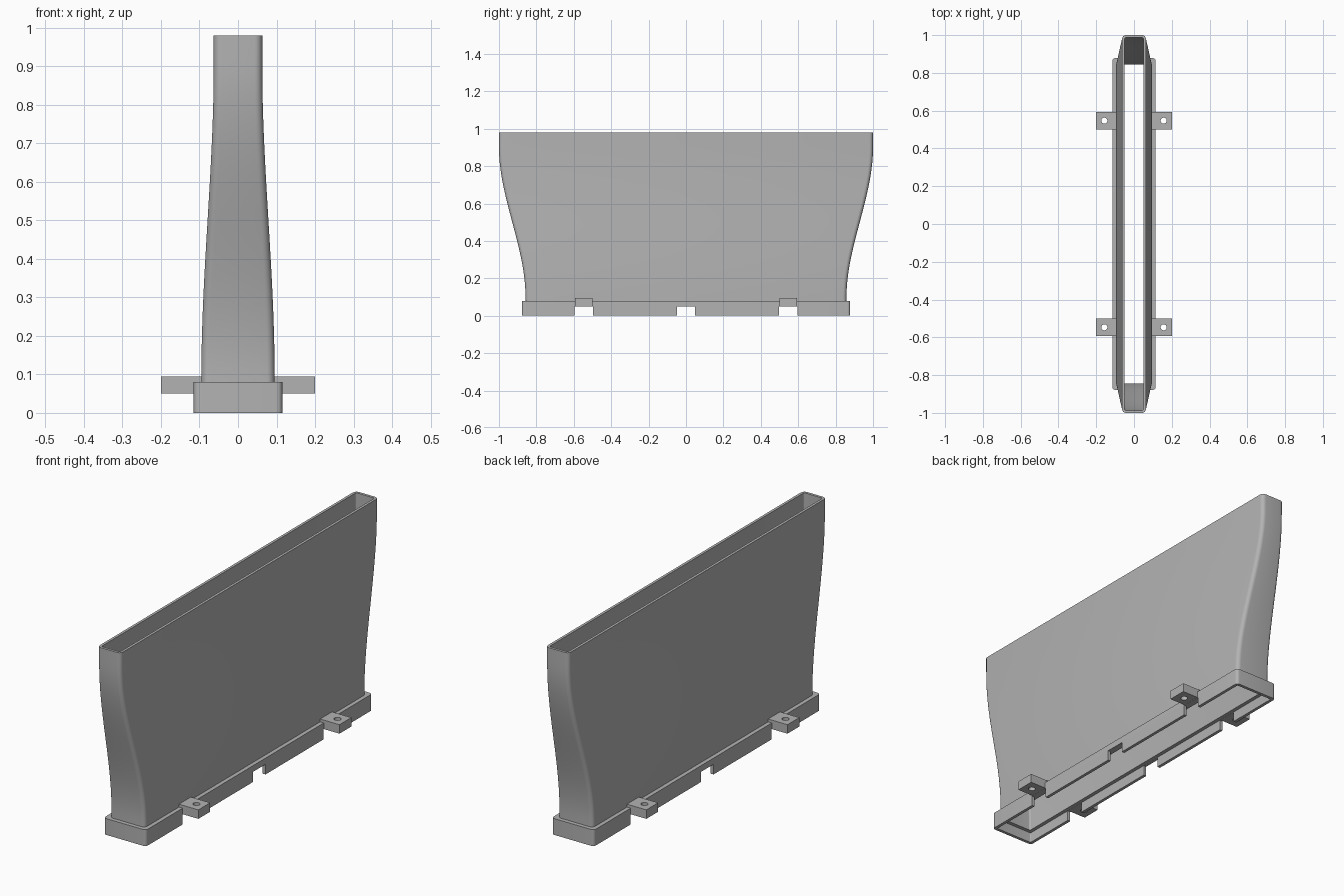
import bpy
import bmesh
import math

cube = bpy.data.objects.get("Cube")
if cube:
    bpy.data.objects.remove(cube, do_unlink=True)

grey = bpy.data.materials.new("plain grey")
grey.use_nodes = True
COLOUR = (0.45, 0.45, 0.45, 1)
grey.diffuse_color = COLOUR
grey.node_tree.nodes["Principled BSDF"].inputs["Base Color"].default_value = COLOUR


def make_object(name, bm):
    bmesh.ops.recalc_face_normals(bm, faces=bm.faces)
    mesh = bpy.data.meshes.new(name)
    bm.to_mesh(mesh)
    bm.free()
    mesh.materials.append(grey)
    obj = bpy.data.objects.new(name, mesh)
    bpy.context.collection.objects.link(obj)
    return obj


def box(name, x0, x1, y0, y1, z0, z1):
    bm = bmesh.new()
    bmesh.ops.create_cube(bm, size=1)
    for v in bm.verts:
        v.co.x = x0 if v.co.x < 0 else x1
        v.co.y = y0 if v.co.y < 0 else y1
        v.co.z = z0 if v.co.z < 0 else z1
    return make_object(name, bm)


def activate(obj):
    bpy.ops.object.select_all(action='DESELECT')
    obj.select_set(True)
    bpy.context.view_layer.objects.active = obj


def cut(obj, cutter):
    cutter.hide_render = True
    mod = obj.modifiers.new("cut", 'BOOLEAN')
    mod.operation = 'DIFFERENCE'
    mod.solver = 'EXACT'
    mod.object = cutter
    activate(obj)
    bpy.ops.object.modifier_apply(modifier=mod.name)
    bpy.data.objects.remove(cutter, do_unlink=True)


def rounded_ring(bm, hx, hy, z, r, steps=6):
    """Loop of vertices around a rounded rectangle."""
    ring = []
    for q, (sx, sy) in enumerate([(1, 1), (-1, 1), (-1, -1), (1, -1)]):
        for i in range(steps + 1):
            a = math.pi / 2 * (q + i / steps)
            ring.append(bm.verts.new((sx * (hx - r) + r * math.cos(a),
                                      sy * (hy - r) + r * math.sin(a), z)))
    return ring


# Flared duct wall: narrow and long at the top, wide and short at the foot
FOOT, TOP, WALL = 0.08, 0.98, 0.013
LEVELS = 28


def duct_size(z):
    t = min(max((z - 0.1) / 0.8, 0), 1)
    t = t * t * (3 - 2 * t)
    return 0.095 - 0.032 * t, 0.858 + 0.142 * t


heights = [FOOT + (TOP - FOOT) * i / LEVELS for i in range(LEVELS + 1)]
section = [(0.115, 0.878, 0, 0.015), (0.115, 0.878, FOOT, 0.015)]
section += [(*duct_size(z), z, 0.02) for z in heights]
for z in reversed([0.05] + heights[1:]):
    hx, hy = duct_size(z)
    section.append((hx - WALL, hy - WALL, z, 0.008))
section += [(0.1, 0.863, 0.05, 0.005), (0.1, 0.863, 0, 0.005)]

bm = bmesh.new()
rings = [rounded_ring(bm, *s) for s in section]
for a, b in zip(rings, rings[1:] + rings[:1]):
    for i in range(len(a)):
        j = (i + 1) % len(a)
        bm.faces.new((a[i], a[j], b[j], b[i]))
body = make_object("duct_with_foot_collar", bm)

# Notches through both long sides of the collar
TAB_Y = 0.547
for y in (-TAB_Y, 0, TAB_Y):
    cut(body, box("notch_cutter", -0.3, 0.3, y - 0.049, y + 0.049, -0.05, 0.0495))
activate(body)
bpy.ops.object.shade_smooth_by_angle(angle=math.radians(30))

# Drilled fixing tabs
for side, sx in (("left", 1), ("right", -1)):
    for end, y in (("front", -TAB_Y), ("back", TAB_Y)):
        x0, x1 = sorted((sx * 0.088, sx * 0.2))
        tab = box(f"{end}_{side}_tab", x0, x1, y - 0.046, y + 0.046, 0.05, 0.094)
        bm = bmesh.new()
        bmesh.ops.create_cone(bm, cap_ends=True, segments=24, radius1=0.016,
                              radius2=0.016, depth=0.3)
        bmesh.ops.translate(bm, verts=bm.verts, vec=(sx * 0.157, y, 0.07))
        cut(tab, make_object("hole_cutter", bm))
        activate(tab)
        bpy.ops.object.shade_smooth_by_angle(angle=math.radians(30))
